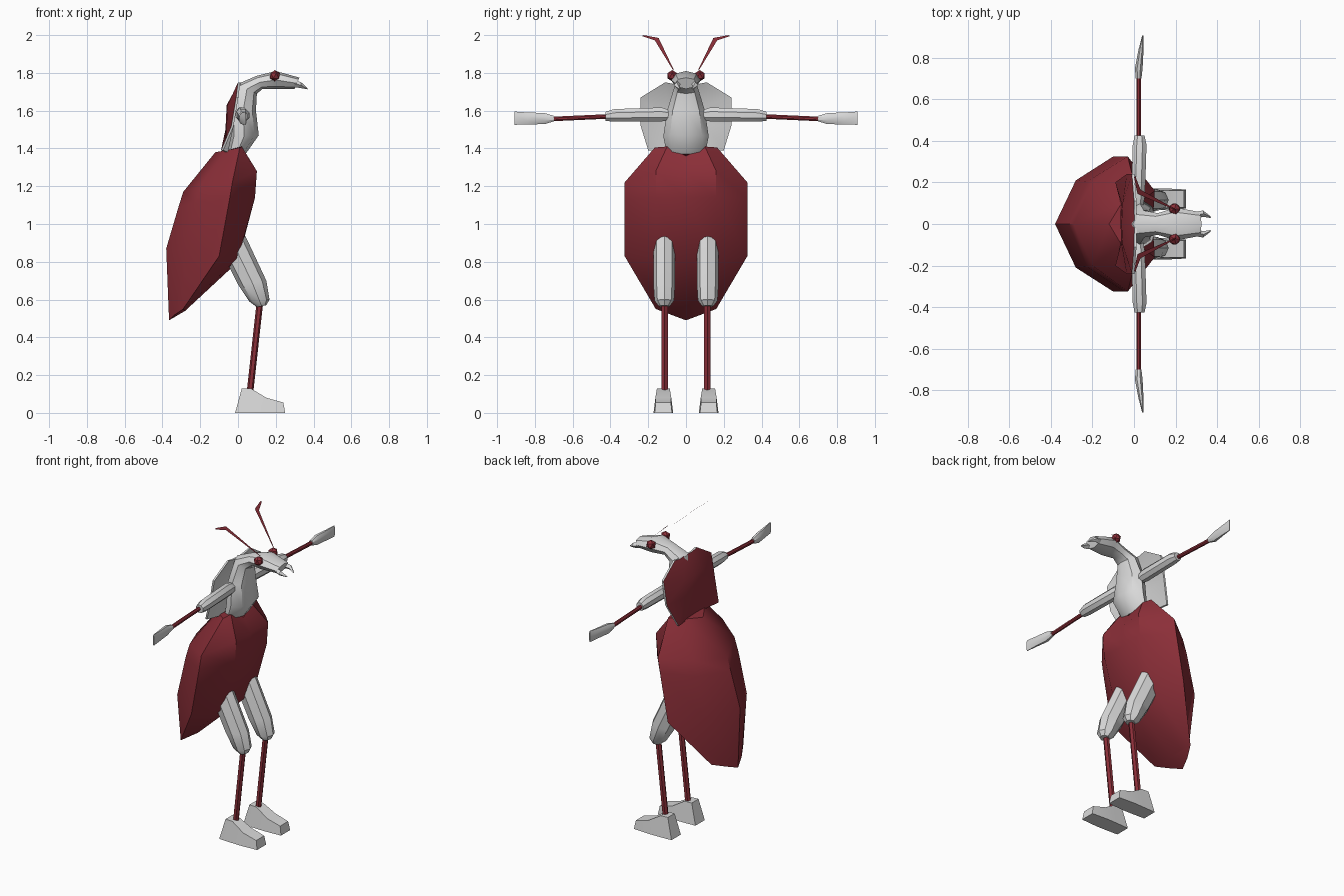
import bpy, bmesh, math
from mathutils import Vector

if "Cube" in bpy.data.objects:
    bpy.data.objects.remove(bpy.data.objects["Cube"])


def material(name, rgb):
    m = bpy.data.materials.new(name)
    m.diffuse_color = (*rgb, 1)
    m.use_nodes = True
    m.node_tree.nodes["Principled BSDF"].inputs["Base Color"].default_value = m.diffuse_color
    return m


RED = material("dark red", (0.26, 0.028, 0.04))
GREY = material("light grey", (0.70, 0.70, 0.70))


def finish(name, bm, mats, angle=35):
    bmesh.ops.recalc_face_normals(bm, faces=bm.faces)
    me = bpy.data.meshes.new(name)
    bm.to_mesh(me)
    bm.free()
    for m in mats:
        me.materials.append(m)
    ob = bpy.data.objects.new(name, me)
    bpy.context.collection.objects.link(ob)
    bpy.ops.object.select_all(action='DESELECT')
    ob.select_set(True)
    bpy.context.view_layer.objects.active = ob
    bpy.ops.object.shade_smooth_by_angle(angle=math.radians(angle))
    return ob


def loft(name, rings, mat, angle=35):
    """Skin a list of equal-length point rings and cap both ends."""
    bm = bmesh.new()
    vs = [[bm.verts.new(p) for p in r] for r in rings]
    n = len(rings[0])
    for a, b in zip(vs, vs[1:]):
        for i in range(n):
            j = (i + 1) % n
            bm.faces.new((a[i], a[j], b[j], b[i]))
    bm.faces.new(vs[0])
    bm.faces.new(vs[-1])
    return finish(name, bm, [mat], angle)


def section(ax, az, bx, bz, w, y=0, n=8):
    """Oval ring through two points in the xz plane, half width w in y."""
    a, b = Vector((ax, y, az)), Vector((bx, y, bz))
    c, h = (a + b) / 2, (a - b) / 2
    return [c + h * math.cos(t) + Vector((0, w * math.sin(t), 0))
            for t in (2 * math.pi * i / n for i in range(n))]


def y_ring(x, y, z, rx, rz, n=8):
    """Oval ring facing along y."""
    return [(x + rx * math.cos(t), y, z + rz * math.sin(t))
            for t in (2 * math.pi * (i + .5) / n for i in range(n))]


# Abdomen: half rings from front centre round the side to back centre
halves = [
    [(.04, 0, 1.36), (.02, .10, 1.41), (.01, .165, 1.405), (-.06, .10, 1.39), (-.12, 0, 1.38)],
    [(.09, 0, 1.27), (.10, .16, 1.28), (-.03, .325, 1.22), (-.20, .20, 1.20), (-.29, 0, 1.17)],
    [(.09, 0, 1.14), (.09, .16, 1.14), (-.045, .325, 1.13), (-.225, .205, 1.11), (-.315, 0, 1.09)],
    [(0, 0, .80), (0, .16, .82), (-.10, .325, .83), (-.28, .21, .86), (-.38, 0, .87)],
    [(-.28, 0, .54), (-.285, .08, .55), (-.29, .16, .55), (-.335, .08, .52), (-.365, 0, .49)],
]
loft("abdomen", [h + [(x, -y, z) for x, y, z in h[3:0:-1]] for h in halves], RED)

# Chest, neck and head as one bent body
body = [(-.06, 1.36, .04, 1.37, .10), (-.045, 1.46, .11, 1.47, .12),
        (-.04, 1.60, .095, 1.60, .10), (-.005, 1.74, .10, 1.69, .065),
        (.10, 1.785, .13, 1.715, .052), (.20, 1.81, .20, 1.715, .08),
        (.325, 1.775, .30, 1.715, .058)]
loft("chest_neck_and_head", [section(*b) for b in body], GREY, 40)

# Back shield: red behind, grey in front
rows = [[(.005, 0, 1.74), (0, .06, 1.74), (0, .11, 1.75)],
        [(-.06, 0, 1.63), (-.055, .10, 1.63), (-.01, .24, 1.67)],
        [(-.065, 0, 1.53), (-.06, .10, 1.53), (-.035, .24, 1.52)],
        [(-.06, 0, 1.36), (-.065, .10, 1.38), (-.09, .20, 1.39)]]
bm = bmesh.new()
sheets = []
for dx in (0, .012):
    sheets.append([[bm.verts.new((x + dx, y, z)) for x, y, z in
                    [(x, -y, z) for x, y, z in r[:0:-1]] + r] for r in rows])
for k, g in enumerate(sheets):
    for a, b in zip(g, g[1:]):
        for i in range(4):
            f = bm.faces.new((a[i], a[i + 1], b[i + 1], b[i]))
            f.material_index = 1 - k
rims = [g[0] + [r[-1] for r in g[1:-1]] + g[-1][::-1] + [r[0] for r in g[-2:0:-1]] for g in sheets]
for i in range(len(rims[0])):
    j = (i + 1) % len(rims[0])
    bm.faces.new((rims[0][i], rims[0][j], rims[1][j], rims[1][i]))
finish("back_shield", bm, [GREY, RED], 30)

for s, side in ((1, "left"), (-1, "right")):
    # Eye
    bm = bmesh.new()
    bmesh.ops.create_icosphere(bm, subdivisions=1, radius=.03)
    bmesh.ops.translate(bm, verts=bm.verts, vec=(.195, s * .073, 1.785))
    finish(side + "_eye", bm, [RED], 10)

    # Antenna: flat bent ribbon leaning back
    bm = bmesh.new()
    pairs = [((.064, 1.815), (.072, 1.82)), ((.145, 1.985), (.165, 1.972)),
             ((.225, 2.0), (.232, 1.995))]
    vs = [[bm.verts.new((.2 - (z - 1.82) * 1.11, s * y, z)) for y, z in p] for p in pairs]
    for a, b in zip(vs, vs[1:]):
        bm.faces.new((a[0], a[1], b[1], b[0]))
    finish(side + "_antenna", bm, [RED])

    # Mandible
    loft(side + "_mandible", [section(.29, 1.765, .29, 1.725, .018, s * .04, 4),
                              section(.335, 1.75, .33, 1.72, .015, s * .05, 4),
                              section(.37, 1.718, .367, 1.713, .004, s * .033, 4)], GREY)

    # Arm: upper arm, forearm and flat hand
    loft(side + "_upper_arm", [y_ring(.02, s * .07, 1.575, .022, .025),
                               y_ring(.02, s * .13, 1.58, .035, .04),
                               y_ring(.027, s * .38, 1.575, .036, .036),
                               y_ring(.027, s * .425, 1.57, .026, .026)], GREY)
    loft(side + "_forearm", [y_ring(.022, s * .40, 1.57, .012, .013),
                             y_ring(.022, s * .73, 1.555, .012, .013)], RED)
    loft(side + "_hand", [y_ring(.022, s * .70, 1.558, .015, .016),
                          y_ring(.023, s * .75, 1.558, .02, .032),
                          y_ring(.034, s * .84, 1.559, .013, .034),
                          y_ring(.042, s * .908, 1.56, .003, .038)], GREY)

    # Leg: thigh, shin and foot
    thigh = [(.04, .935, -.09, .86, .058), (.15, .70, .0, .68, .058),
             (.167, .60, .06, .59, .052), (.15, .57, .10, .56, .03)]
    loft(side + "_thigh", [section(*t, s * .115) for t in thigh], GREY)
    loft(side + "_shin", [section(.135, .60, .10, .60, .019, s * .113, 6),
                          section(.08, .10, .045, .10, .019, s * .113, 6)], RED)
    foot = [(-.015, .02, .13, .047, .034), (.055, .07, .128, .05, .034),
            (.14, .15, .08, .052, .042), (.25, .24, .055, .046, .04)]
    loft(side + "_foot", [[(xb, s * .12 - wb, 0), (xb, s * .12 + wb, 0),
                           (xt, s * .12 + wt, zt), (xt, s * .12 - wt, zt)]
                          for xb, xt, zt, wb, wt in foot], GREY)
